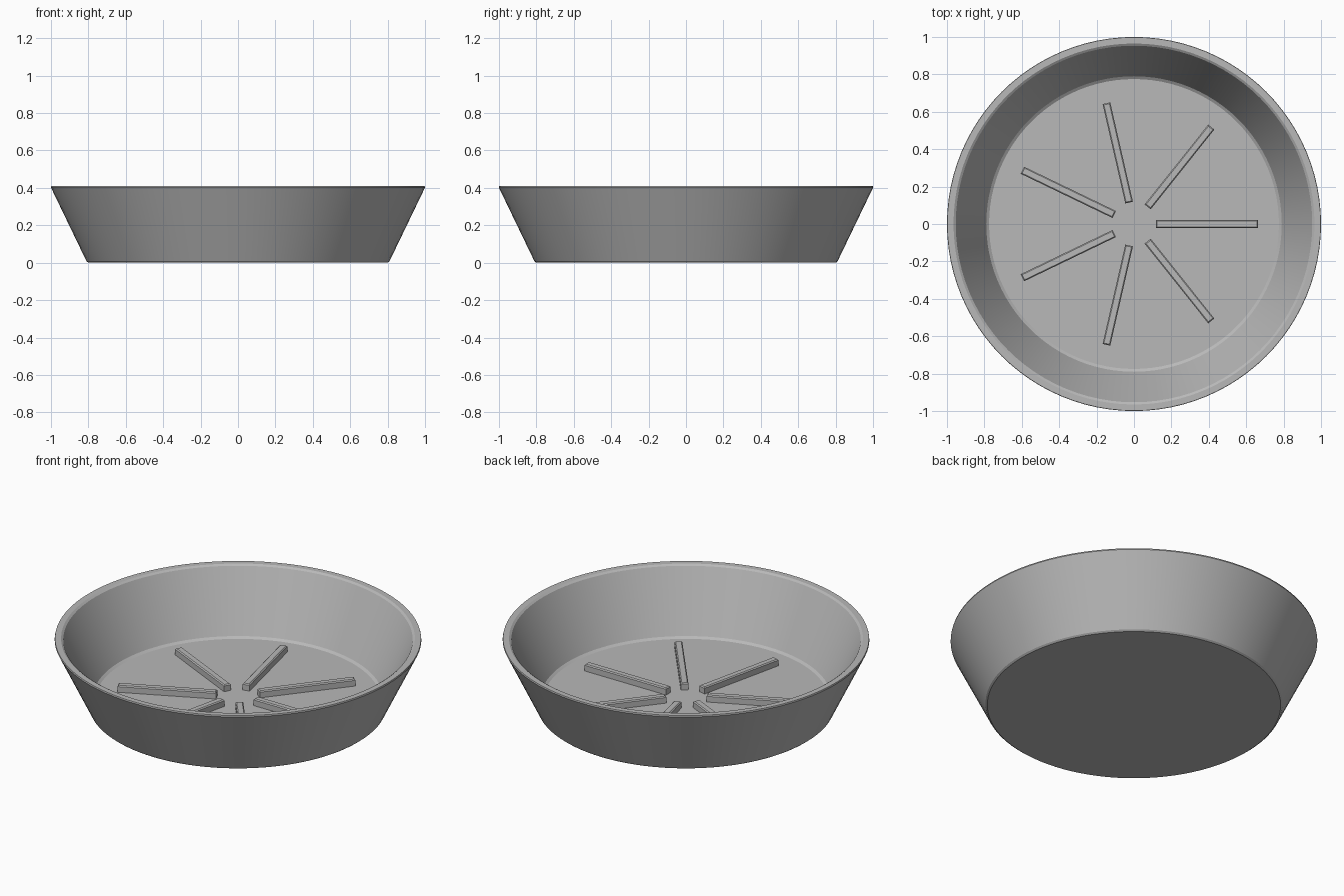
import bpy, bmesh, math
from mathutils import Matrix

if "Cube" in bpy.data.objects:
    bpy.data.objects.remove(bpy.data.objects["Cube"])

SEGMENTS = 96
FLOOR_Z = 0.045
RIBS = 7

grey = bpy.data.materials.new("plain_grey")
grey.diffuse_color = (0.48, 0.48, 0.48, 1)
grey.use_nodes = True
grey.node_tree.nodes["Principled BSDF"].inputs["Base Color"].default_value = grey.diffuse_color


def finish(name, bm):
    bmesh.ops.recalc_face_normals(bm, faces=bm.faces)
    mesh = bpy.data.meshes.new(name)
    bm.to_mesh(mesh)
    bm.free()
    mesh.materials.append(grey)
    obj = bpy.data.objects.new(name, mesh)
    bpy.context.collection.objects.link(obj)
    bpy.context.view_layer.objects.active = obj
    obj.select_set(True)
    bpy.ops.object.shade_smooth_by_angle(angle=math.radians(25))
    obj.select_set(False)
    return obj


# Dish: flared wall with chamfered edges, lathed from base to rim to floor
profile = [(0.80, 0.0), (0.81, 0.008), (0.997, 0.402), (0.998, 0.41),
           (0.965, 0.41), (0.953, 0.402), (0.79, 0.055), (0.775, FLOOR_Z)]
bm = bmesh.new()
rings = []
for r, z in profile:
    r = 1.0 if r == 0.997 else r
    rings.append([bm.verts.new((r * math.cos(2 * math.pi * i / SEGMENTS),
                                r * math.sin(2 * math.pi * i / SEGMENTS), z))
                  for i in range(SEGMENTS)])
for low, high in zip(rings, rings[1:]):
    for i in range(SEGMENTS):
        j = (i + 1) % SEGMENTS
        bm.faces.new((low[i], low[j], high[j], high[i]))
bm.faces.new(rings[0])
bm.faces.new(rings[-1])
finish("dish", bm)

# Raised ribs radiating across the floor
for k in range(RIBS):
    bm = bmesh.new()
    bmesh.ops.create_cube(bm, size=1, matrix=Matrix.Translation((0.39, 0, FLOOR_Z + 0.018))
                          @ Matrix.Diagonal((0.545, 0.042, 0.044, 1)))
    top_edges = [e for e in bm.edges if all(v.co.z > FLOOR_Z + 0.03 for v in e.verts)]
    bmesh.ops.bevel(bm, geom=top_edges, offset=0.006, segments=1, affect='EDGES')
    bmesh.ops.rotate(bm, verts=bm.verts, matrix=Matrix.Rotation(2 * math.pi * k / RIBS, 3, 'Z'))
    finish(f"floor_rib_{k + 1}", bm)
